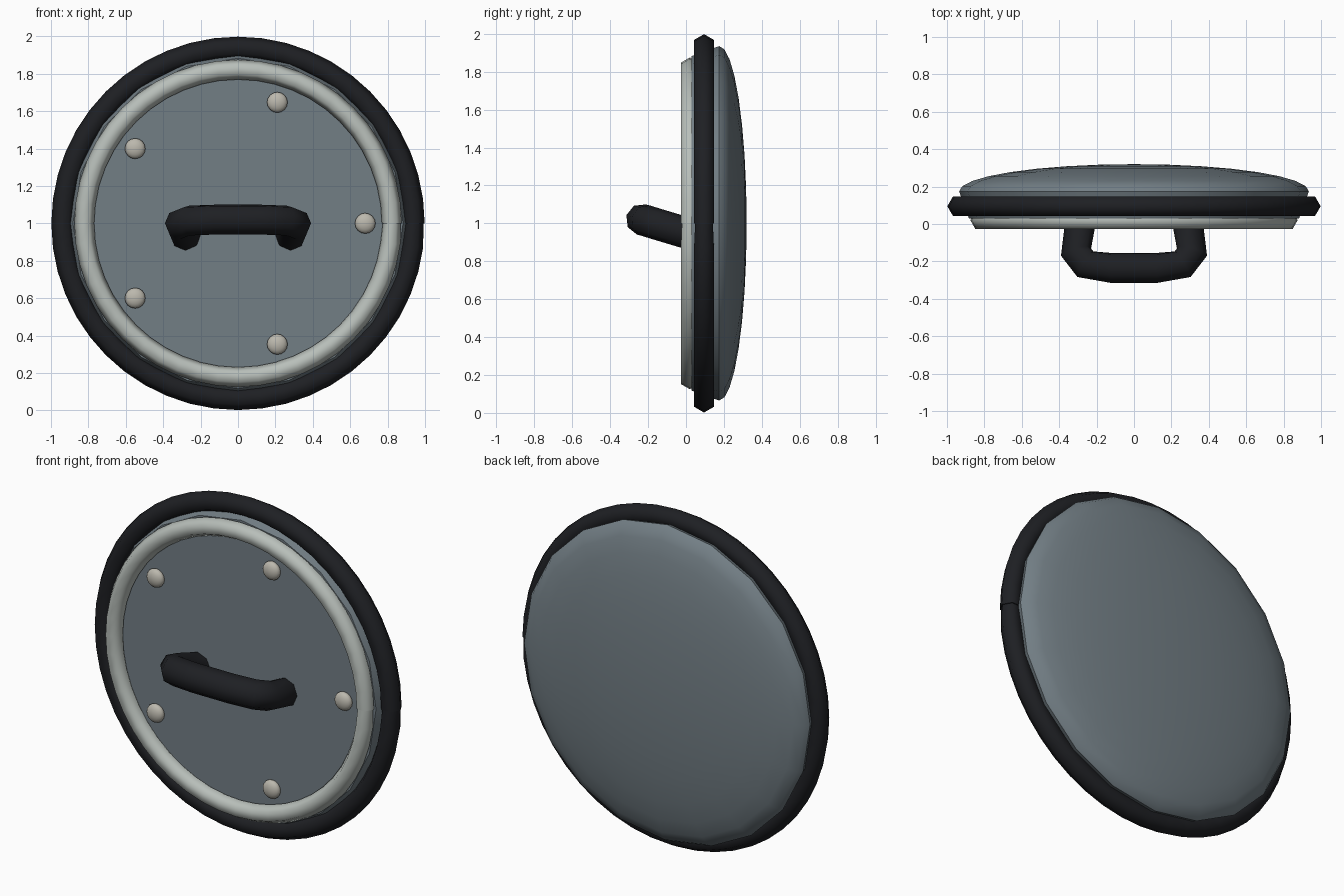
import bpy, bmesh, math
from mathutils import Vector

if "Cube" in bpy.data.objects:
    bpy.data.objects.remove(bpy.data.objects["Cube"])

CZ = 1.0  # height of the disc centre


def material(name, rgb):
    m = bpy.data.materials.new(name)
    m.diffuse_color = (*rgb, 1)
    m.use_nodes = True
    m.node_tree.nodes["Principled BSDF"].inputs["Base Color"].default_value = m.diffuse_color
    return m


STEEL = material("steel", (0.17, 0.21, 0.235))
LIGHT = material("light_metal", (0.48, 0.52, 0.49))
RIVET = material("rivet_metal", (0.5, 0.48, 0.42))
BLACK = material("black_rubber", (0.013, 0.014, 0.017))


def finish(name, bm, mat, angle=50):
    bmesh.ops.recalc_face_normals(bm, faces=bm.faces)
    me = bpy.data.meshes.new(name)
    bm.to_mesh(me)
    bm.free()
    ob = bpy.data.objects.new(name, me)
    bpy.context.collection.objects.link(ob)
    me.materials.append(mat)
    bpy.ops.object.select_all(action='DESELECT')
    ob.select_set(True)
    bpy.context.view_layer.objects.active = ob
    bpy.ops.object.shade_smooth_by_angle(angle=math.radians(angle))
    return ob


def skin(bm, rings):
    # Bridge successive cross-sections and cap both ends
    loops = [[bm.verts.new(p) for p in ring] for ring in rings]
    k = len(loops[0])
    for a, b in zip(loops, loops[1:]):
        for j in range(k):
            bm.faces.new((a[j], a[(j + 1) % k], b[(j + 1) % k], b[j]))
    bm.faces.new(loops[0])
    bm.faces.new(loops[-1])


def hoop(name, major, minor, y, mat, n=48, sides=6):
    # Hexagonal tube bent round, with a visible butt seam on the right
    rings = []
    for i in range(n + 1):
        a = math.tau * i / n
        r = minor * (0.9 if i == n else 1)
        ring = []
        for j in range(sides):
            b = math.tau * j / sides
            d = major + r * math.cos(b)
            ring.append((d * math.cos(a), y + r * math.sin(b), CZ + d * math.sin(a)))
        rings.append(ring)
    bm = bmesh.new()
    skin(bm, rings)
    finish(name, bm, mat, 65)


# Domed body: squashed sphere, its front half flattened into a face
bm = bmesh.new()
bmesh.ops.create_uvsphere(bm, u_segments=20, v_segments=16, radius=1)
for v in bm.verts:
    x, y, z = v.co
    radial = math.hypot(x, y)
    depth = z * 0.145
    if z < -0.1:
        depth = -0.145
        radial_out = radial * 0.9 if radial > 0.9 else radial * 0.88
    else:
        radial_out = radial * 0.935
    s = radial_out / radial if radial > 1e-6 else 0
    v.co = (x * s, 0.175 + depth, CZ + y * s)
finish("domed_body", bm, STEEL)

# Outer black rim and inner light ring
hoop("outer_rim", 0.938, 0.06, 0.095, BLACK)
hoop("inner_ring", 0.822, 0.053, 0.02, LIGHT)

# Five flattened rivets
for i in range(5):
    a = math.tau * i / 5
    bm = bmesh.new()
    bmesh.ops.create_uvsphere(bm, u_segments=16, v_segments=10, radius=0.055)
    for v in bm.verts:
        x, y, z = v.co
        v.co = (x + 0.68 * math.cos(a), 0.015 + z * 0.55, CZ + y + 0.68 * math.sin(a))
    finish(f"rivet_{i + 1}", bm, RIVET)

# Grip handle: tube swept along a mirrored path
half = [(-0.28, 0.05, 0.935), (-0.31, -0.15, 0.995), (-0.26, -0.215, 1.015), (-0.12, -0.235, 1.02)]
path = [Vector(p) for p in half + [(-x, y, z) for x, y, z in reversed(half)]]
up = Vector((0, 0.29, 1)).normalized()
rings = []
for i, p in enumerate(path):
    a = (p - path[max(i - 1, 0)]).normalized()
    b = (path[min(i + 1, len(path) - 1)] - p).normalized()
    t = (a + b).normalized()
    u = (up - t * up.dot(t)).normalized()
    w = t.cross(u)
    rings.append([p + 0.083 * (w * math.cos(math.tau * j / 8) + u * math.sin(math.tau * j / 8))
                  for j in range(8)])
bm = bmesh.new()
skin(bm, rings)
finish("grip_handle", bm, BLACK, 60)
